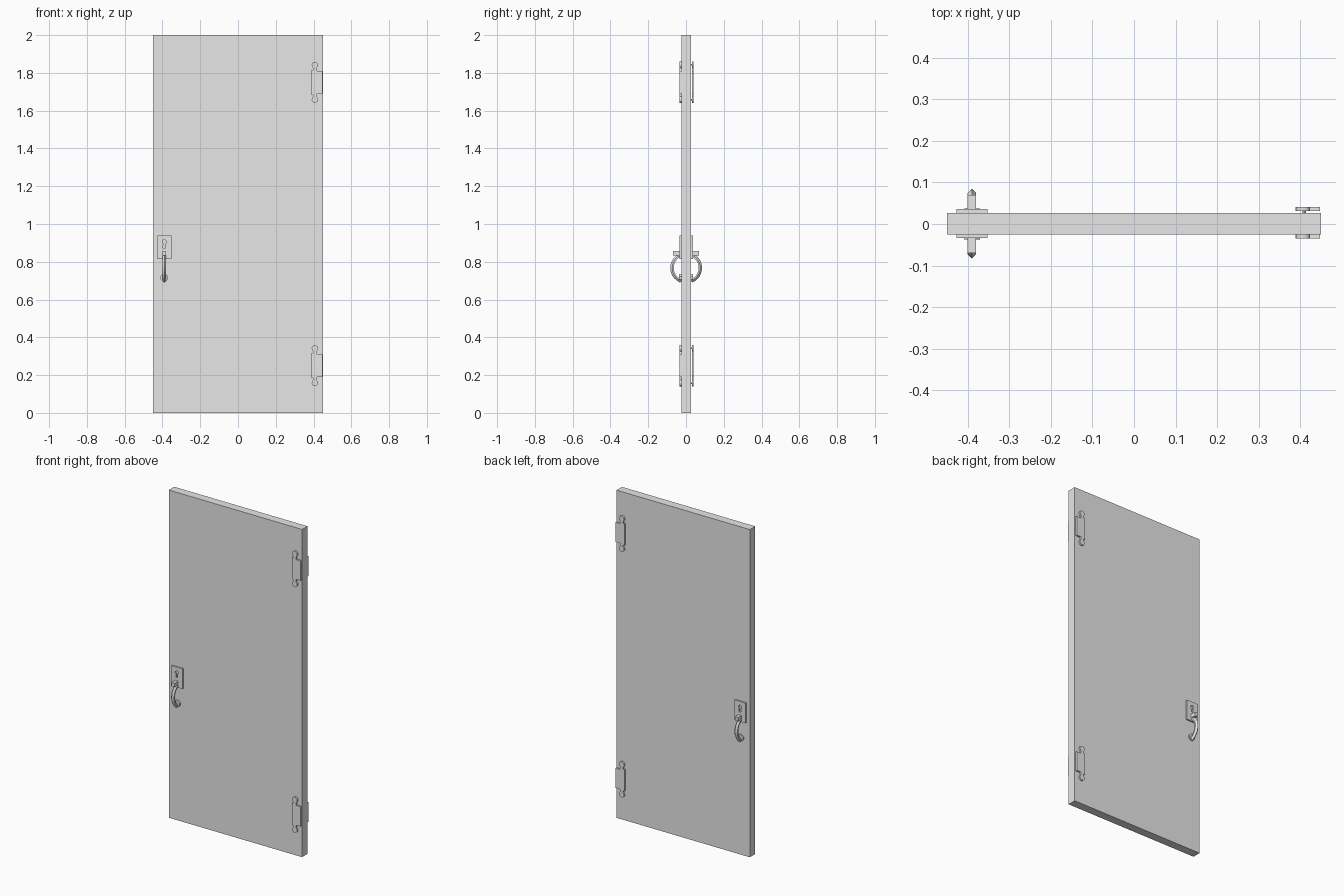
import bpy, bmesh, math
from mathutils import Vector

old = bpy.data.objects.get("Cube")
if old:
    bpy.data.objects.remove(old, do_unlink=True)

grey = bpy.data.materials.new("plain grey")
grey.use_nodes = True
grey.diffuse_color = (0.8, 0.8, 0.8, 1)
grey.node_tree.nodes["Principled BSDF"].inputs["Base Color"].default_value = (0.8, 0.8, 0.8, 1)

FRONT, BACK = -0.025, 0.027   # door faces
HANDLE_X = -0.39


def finish(name, bm):
    bmesh.ops.recalc_face_normals(bm, faces=bm.faces)
    mesh = bpy.data.meshes.new(name)
    bm.to_mesh(mesh)
    bm.free()
    mesh.materials.append(grey)
    obj = bpy.data.objects.new(name, mesh)
    bpy.context.collection.objects.link(obj)
    return obj


def prism(name, outline, y0, y1):
    """Extrude an x-z outline along y."""
    bm = bmesh.new()
    face = bm.faces.new([bm.verts.new((x, y0, z)) for x, z in outline])
    new = bmesh.ops.extrude_face_region(bm, geom=[face])["geom"]
    bmesh.ops.translate(bm, vec=(0, y1 - y0, 0),
                        verts=[v for v in new if isinstance(v, bmesh.types.BMVert)])
    return finish(name, bm)


def box(name, x0, x1, y0, y1, z0, z1):
    return prism(name, [(x0, z0), (x1, z0), (x1, z1), (x0, z1)], y0, y1)


def arc(cx, cz, r, a0, a1, n):
    angles = [math.radians(a0 + (a1 - a0) * i / n) for i in range(n + 1)]
    return [(cx + r * math.cos(a), cz + r * math.sin(a)) for a in angles]


def hinge(name, zc, y0, y1):
    """Hinge leaf with a round finial above and below its knuckle."""
    top = [(0.447, 0.06), (0.418, 0.06), (0.416, 0.076)]
    top += arc(0.407, 0.092, 0.017, -40, 220, 10)
    top += [(0.398, 0.076), (0.396, 0.066), (0.388, 0.066)]
    outline = top + [(x, -z) for x, z in reversed(top)]
    return prism(name, [(x, zc + z) for x, z in outline], y0, y1)


def lock_plate(name, y0, y1):
    """Plate with a keyhole cut through it."""
    plate = box(name, -0.427, -0.352, y0, y1, 0.815, 0.938)
    hole = arc(HANDLE_X, 0.905, 0.011, -60, 240, 12)
    hole += [(HANDLE_X - 0.006, 0.874), (HANDLE_X + 0.006, 0.874)]
    cutter = prism("keyhole_cutter", hole, y0 - 0.02, y1 + 0.02)
    cutter.hide_render = True
    mod = plate.modifiers.new("keyhole", 'BOOLEAN')
    mod.operation = 'DIFFERENCE'
    mod.object = cutter
    bpy.context.view_layer.objects.active = plate
    bpy.ops.object.modifier_apply(modifier=mod.name)
    bpy.data.objects.remove(cutter, do_unlink=True)


def handle(name, side):
    """Horseshoe grip, swept with a section that is ridged on its outer edge."""
    cy, cz, r = 0.0, 0.768, 0.072
    section = [(-0.01, -0.006), (0.01, -0.006), (0.01, 0.002), (0, 0.012), (-0.01, 0.002)]
    bm = bmesh.new()
    rings = []
    steps = 14
    for i in range(steps + 1):
        a = math.radians(58 - 126 * i / steps)
        out = Vector((0, math.cos(a), math.sin(a)))
        mid = Vector((HANDLE_X, cy, cz)) + out * r
        ring = []
        for w, d in section:
            p = mid + out * d + Vector((w, 0, 0))
            ring.append(bm.verts.new((p.x, 0.001 + side * p.y, p.z)))
        rings.append(ring)
    n = len(section)
    for a, b in zip(rings, rings[1:]):
        for j in range(n):
            bm.faces.new((a[j], a[(j + 1) % n], b[(j + 1) % n], b[j]))
    bm.faces.new(rings[0])
    bm.faces.new(rings[-1])
    return finish(name, bm)


# Door slab
box("door_panel", -0.45, 0.45, FRONT, BACK, 0, 2)

for label, side, face in (("front", -1, FRONT), ("back", 1, BACK)):
    # Lock plate, grip, upper arm and lower boss
    lo, hi = sorted((face, face + side * 0.009))
    lock_plate(label + "_lock_plate", lo, hi)
    handle(label + "_handle", side)
    lo, hi = sorted((face, side * 0.07))
    box(label + "_handle_arm", HANDLE_X - 0.01, HANDLE_X + 0.01, lo, hi, 0.832, 0.856)
    lo, hi = sorted((face, side * 0.037))
    prism(label + "_handle_boss", arc(HANDLE_X, 0.715, 0.021, 22.5, 337.5, 7), lo, hi)

    # Hinges, with the back leaf standing slightly off the door on studs
    gap = 0.004 if side > 0 else 0.0
    lo, hi = sorted((face + side * gap, face + side * (gap + 0.01)))
    for level, z in (("upper", 1.75), ("lower", 0.25)):
        hinge(f"{level}_{label}_hinge", z, lo, hi)
        if gap:
            for end, dz in (("top", 0.092), ("bottom", -0.092)):
                prism(f"{level}_hinge_{end}_stud",
                      arc(0.41, z + dz, 0.004, 0, 315, 7), face, lo)
